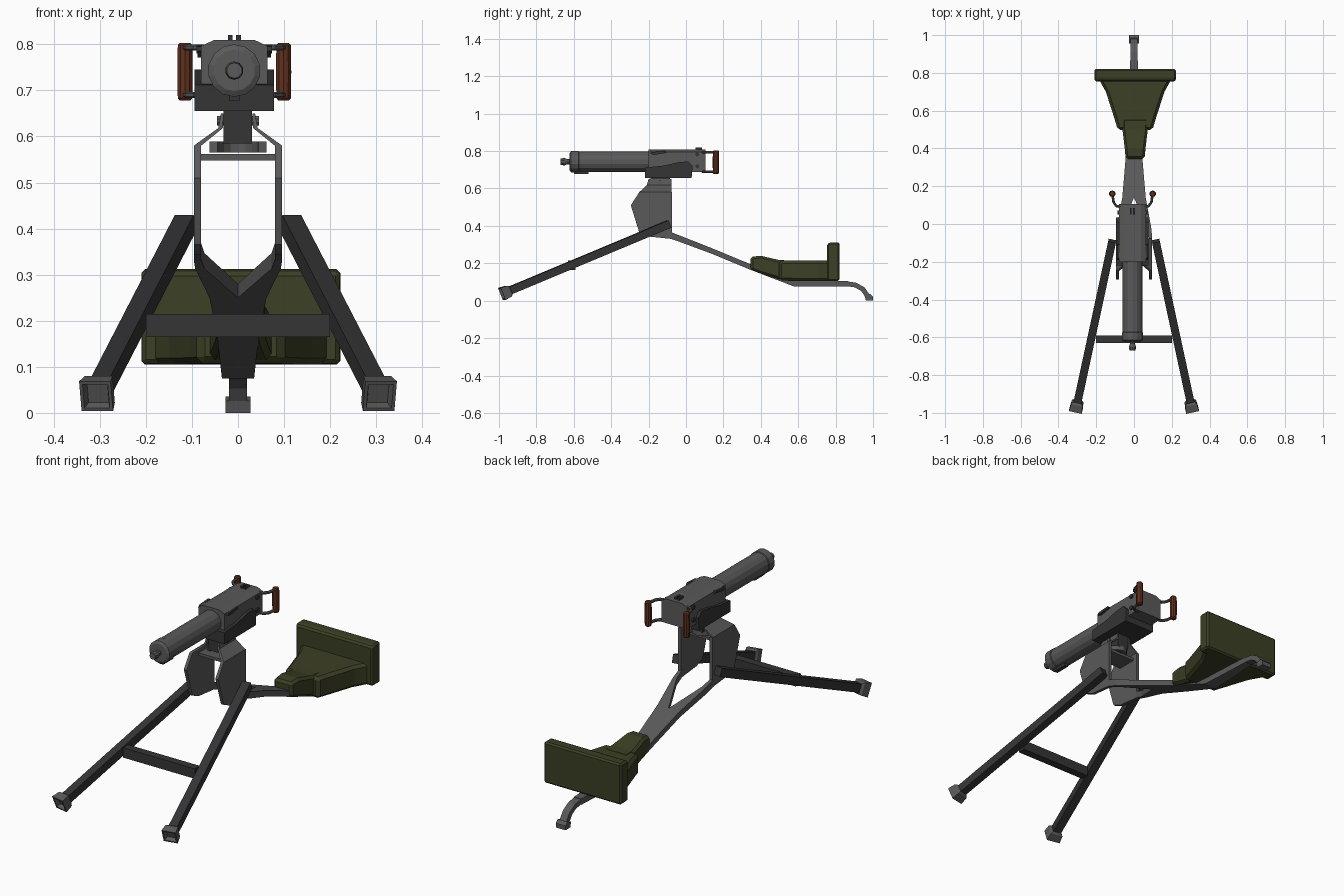
import bpy, bmesh
from math import sin, cos, pi
from mathutils import Vector as V

if "Cube" in bpy.data.objects:
    bpy.data.objects.remove(bpy.data.objects["Cube"])

def material(name, col):
    m = bpy.data.materials.new(name)
    m.diffuse_color = (*col, 1)
    m.use_nodes = True
    m.node_tree.nodes["Principled BSDF"].inputs["Base Color"].default_value = m.diffuse_color
    return m

GREEN = material("olive canvas", (0.045, 0.05, 0.018))
WOOD = material("red brown wood", (0.12, 0.03, 0.012))
DARK = material("dark steel", (0.035, 0.035, 0.037))
STEEL = material("steel", (0.1, 0.1, 0.1))
GX = -0.008   # gun centre line

def loft(name, sections, mat=STEEL, bevel=0):
    """Skin equal-length loops and cap both ends."""
    bm = bmesh.new()
    loops = [[bm.verts.new(p) for p in s] for s in sections]
    n = len(loops[0])
    for a, b in zip(loops, loops[1:]):
        for i in range(n):
            j = (i + 1) % n
            bm.faces.new((a[i], a[j], b[j], b[i]))
    bm.faces.new(loops[0])
    bm.faces.new(loops[-1])
    bmesh.ops.recalc_face_normals(bm, faces=bm.faces)
    me = bpy.data.meshes.new(name)
    bm.to_mesh(me)
    bm.free()
    ob = bpy.data.objects.new(name, me)
    bpy.context.collection.objects.link(ob)
    me.materials.append(mat)
    if bevel:
        m = ob.modifiers.new("bevel", "BEVEL")
        m.width, m.segments, m.limit_method = bevel, 1, "ANGLE"
        m.angle_limit = 0.5
    return ob

def side_prism(name, prof, x0, x1, **k):
    return loft(name, [[(x, y, z) for y, z in prof] for x in (x0, x1)], **k)

def box(name, x0, x1, y0, y1, z0, z1, **k):
    return side_prism(name, [(y0, z0), (y1, z0), (y1, z1), (y0, z1)], x0, x1, **k)

def tube(name, pts, sizes, n=10, axis=None, **k):
    """Round (n > 4) or rectangular (n = 4) tube along a path."""
    pts = [V(p) for p in pts]
    secs = []
    for i, p in enumerate(pts):
        t = V(axis) if axis else pts[min(i + 1, len(pts) - 1)] - pts[max(i - 1, 0)]
        t.normalize()
        u = t.cross(V((0, 0, 1)))
        u = u.normalized() if u.length > 0.01 else V((1, 0, 0))
        v = u.cross(t)
        s = sizes[i] if isinstance(sizes, list) else sizes
        a, b = s if isinstance(s, tuple) else (s, s)
        if n == 4:
            a, b = a * 2 ** .5 / 2, b * 2 ** .5 / 2
        secs.append([p + u * a * cos(2 * pi * (j + .5) / n) + v * b * sin(2 * pi * (j + .5) / n)
                     for j in range(n)])
    return loft(name, secs, **k)

# Front legs with hollow feet, and the cross bar
for s, side in ((-1, "left"), (1, "right")):
    top, end = V((s * .115, -.09, .41)), V((s * .308, -.985, .036))
    d = (end - top).normalized()
    tube(f"front_leg_{side}", [top, end - d * .03], .042, 4, mat=DARK)
    tube(f"front_foot_{side}", [end - d * .05, end - d * .04, end, end, end - d * .02],
         [.045, .062, .07, .056, .045], 4, axis=d)
box("cross_bar", -.2, .2, -.63, -.59, .165, .215, mat=DARK)

# Bent side plates of the mount
outline = [(-.075, .33), (-.2, .343), (-.25, .365), (-.295, .51), (-.25, .58)]
for s, side in ((-1, "left"), (1, "right")):
    side_prism(f"side_plate_{side}", outline + [(-.075, .58)], s * .08, s * .096)
    secs = []
    for xi, xo, z, y in ((.08, .096, .58, -.25), (.033, .043, .618, -.21), (.031, .037, .65, -.2)):
        secs.append([(s * xi, y, z), (s * xo, y, z), (s * xo, -.078, z), (s * xi, -.078, z)])
    loft(f"plate_bend_{side}", secs)
    tube(f"pivot_bolt_{side}", [(s * .03, -.14, .634), (s * .046, -.14, .634)], .011, 8)

# Mount platform, traverse arc and pedestal
box("mount_platform", -.082, .094, -.2, -.1, .548, .562)
arc = [(.053 * cos(a * pi / 8), -.16 + .07 * sin(a * pi / 8), .577) for a in range(9)]
tube("traverse_arc", arc, (.018, .024), 4)
box("pedestal", -.032, .03, -.19, -.085, .585, .66, mat=DARK)

# Forked rear trail: arms joining into one tapering strip
def strip(y, z, x0, x1, h=.03):
    return [(x0, y, z - h / 2), (x1, y, z - h / 2), (x1, y, z + h / 2), (x0, y, z + h / 2)]
for s, side in ((-1, "left"), (1, "right")):
    loft(f"trail_arm_{side}", [strip(-.085, .35, s * .08, s * .096, .036),
                               strip(-.03, .33, s * .073, s * .093, .034),
                               strip(.14, .265, 0, s * .062)])
loft("rear_trail", [strip(y, z, -w, w) for y, z, w in
                    ((.14, .265, .062), (.34, .182, .045), (.58, .09, .035), (.6, .09, .034),
                     (.865, .09, .02))])
tube("trail_tail", [(0, .86, .09), (0, .905, .084), (0, .945, .062), (0, .975, .02)],
     (.038, .026), 4)
side_prism("rear_foot", [(.962, 0), (1, 0), (1, .022), (.985, .036), (.955, .026)], -.027, .027)

# Seat: nose, flared base and backrest
def pad(y, w, z0, z1):
    return [(.006 - w, y, z0), (.006 + w, y, z0), (.006 + w, y, z1), (.006 - w, y, z1)]
loft("seat_nose", [pad(.345, .05, .165, .235), pad(.4, .055, .145, .24),
                   pad(.5, .067, .115, .217), pad(.56, .07, .11, .215)], mat=GREEN, bevel=.012)
loft("seat_base", [pad(.498, .092, .108, .214), pad(.56, .11, .106, .214),
                   pad(.7, .155, .105, .214), pad(.79, .205, .105, .214)], mat=GREEN, bevel=.014)
loft("seat_back", [pad(.755, .214, .108, .305), pad(.775, .216, .105, .312),
                   pad(.82, .216, .105, .312)], mat=GREEN, bevel=.008)

# Barrel jacket, muzzle and fittings
def turned(name, prof, n=14, z=.743, **k):
    return tube(name, [(GX, y, z) for y, r in prof], [r for y, r in prof], n, axis=(0, 1, 0), **k)
turned("barrel_jacket", [(-.622, .045), (-.615, .057), (-.575, .057), (-.572, .054), (-.19, .054)])
turned("muzzle", [(-.67, .012), (-.67, .017), (-.65, .02), (-.635, .014), (-.61, .014)], 10)
box("jacket_drain", GX - .011, GX + .011, -.6, -.52, .677, .692, mat=DARK)

# Receiver with shallow roof, feed block and sight
half = [(-.072, .687), (.072, .687), (.072, .796), (.045, .809), (-.045, .809), (-.072, .796)]
loft("receiver", [[(GX + x, y, z) for x, z in half] for y in (-.2, .105)])
side_prism("feed_block", [(-.22, .655), (.03, .655), (.035, .72), (.01, .745), (-.04, .74),
                          (-.12, .722), (-.22, .712)], -.094, .078, mat=DARK)
for x in (GX - .009, GX + .009):
    box("rear_sight", x - .005, x + .005, .05, .085, .8, .82, mat=DARK)
for s, side in ((-1, "left"), (1, "right")):
    side_prism(f"crank_bar_{side}", [(-.19, .785), (-.18, .795), (-.11, .8), (-.105, .79), (-.17, .78)],
               GX + s * .07, GX + s * .082, mat=DARK)
    for z in (.718, .782):
        tube(f"receiver_bolt_{side}", [(GX + s * .07, .06, z), (GX + s * .08, .06, z)], .011, 8, mat=DARK)
    # Spade grips on bent rods
    hx = GX + s * .107
    for z in (.69, .793):
        tube(f"grip_rod_{side}", [(GX + s * .06, .09, z), (GX + s * .085, .095, z),
                                  (GX + s * .1, .115, z), (hx, .162, z)], .0075, 8)
    tube(f"grip_{side}", [(hx, .16, z) for z in (.678, .683, .74, .798, .803)],
         [.012, .0165, .0175, .0165, .012], 10, mat=WOOD)
